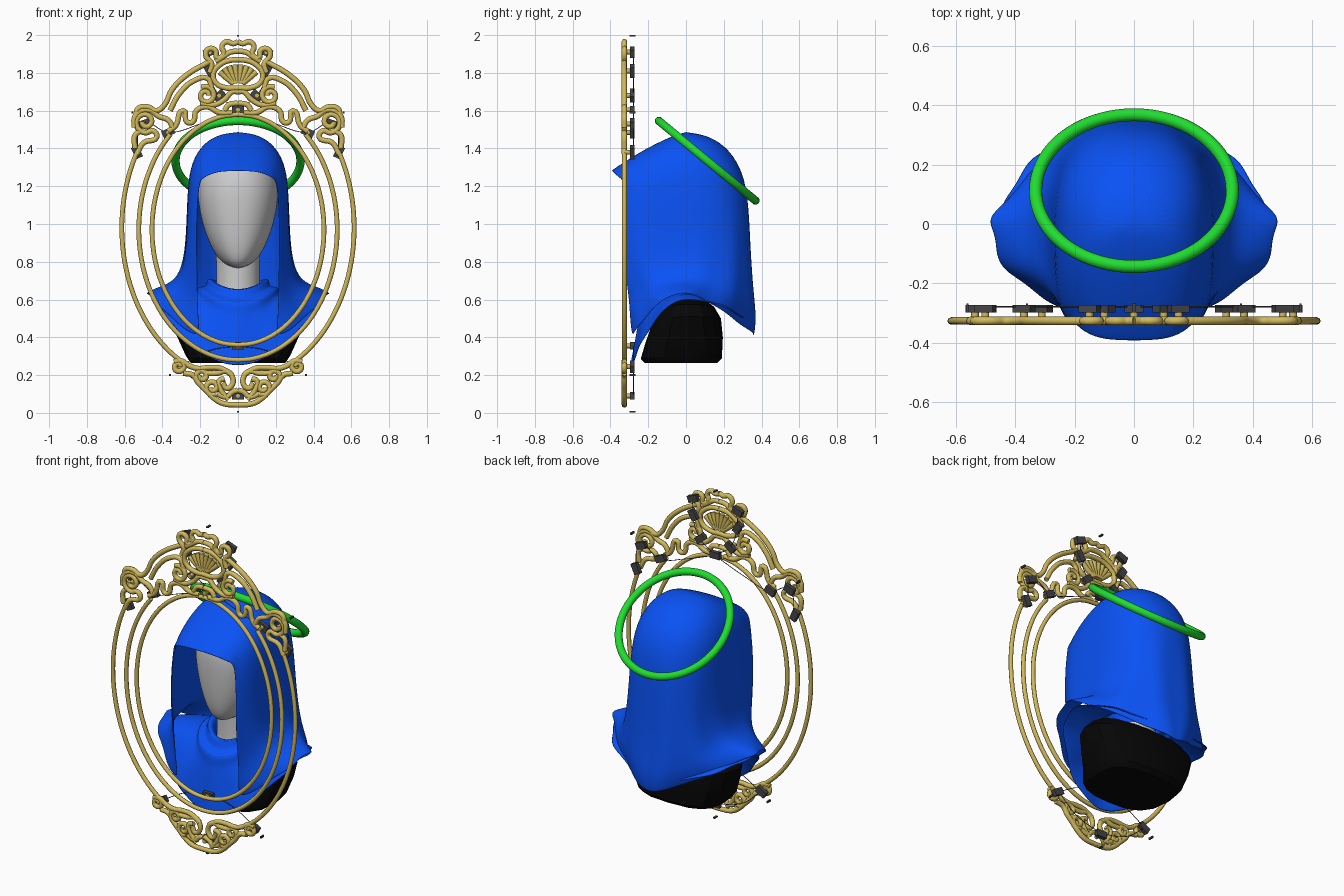
import bpy, bmesh
from math import sin, cos, pi, radians, acos


def material(name, rgb):
    m = bpy.data.materials.new(name)
    m.diffuse_color = (*rgb, 1)
    return m


GOLD = material("gold", (0.64, 0.49, 0.11))
BLUE = material("blue_cloth", (0.003, 0.085, 0.92))
GREEN = material("green", (0.015, 0.72, 0.03))
BLACK = material("black", (0.002, 0.002, 0.002))
DARK = material("dark_grey", (0.06, 0.06, 0.065))
FY = -0.326  # plane of the picture frame


def finish(ob, mat, angle=50):
    if mat:
        ob.data.materials.append(mat)
    bpy.ops.object.select_all(action='DESELECT')
    ob.select_set(True)
    bpy.context.view_layer.objects.active = ob
    bpy.ops.object.shade_smooth_by_angle(angle=radians(angle))
    return ob


def ring_point(row, a, swell=0.0):
    """Half ring point: a = -90 deg front, 0 side, +90 deg back."""
    w, yf, yb, zf, zs, zb, pf, pb = row
    s, c = sin(a), max(cos(a), 0)
    p, y, z = (pf, yf, zf) if s < 0 else (pb, yb, zb)
    k = 1 + swell * sin(11 * a)
    x = 0 if c < 1e-6 else w * c ** p * k
    return (x, y * abs(s) ** p * k, zs + (z - zs) * s * s)


def loft(name, rows, mat, edges=None, brim=0, thick=0, subsurf=2, ripple=0, nf=5, ns=16):
    """Mirrored loft of half rings; below the brim row the front stays open."""
    bm = bmesh.new()
    grid = []
    for i, row in enumerate(rows):
        if edges and row[0] > edges[i]:
            ae = -acos((edges[i] / row[0]) ** (1 / row[6]))
        else:
            ae = -pi / 4
        angles = [-pi / 2 + (ae + pi / 2) * j / nf for j in range(nf)]
        angles += [ae + (pi / 2 - ae) * j / ns for j in range(ns + 1)]
        swell = ripple * max(0, i - 4)
        grid.append([bm.verts.new(ring_point(row, a, swell)) for a in angles])
    for i in range(len(rows) - 1):
        start = nf if edges and i >= brim else 0
        for j in range(start, nf + ns):
            bm.faces.new((grid[i][j], grid[i][j + 1], grid[i + 1][j + 1], grid[i + 1][j]))
    bmesh.ops.remove_doubles(bm, verts=bm.verts, dist=1e-5)
    bmesh.ops.delete(bm, geom=[v for v in bm.verts if not v.link_faces], context='VERTS')
    bmesh.ops.recalc_face_normals(bm, faces=bm.faces)
    me = bpy.data.meshes.new(name)
    bm.to_mesh(me)
    bm.free()
    ob = bpy.data.objects.new(name, me)
    bpy.context.collection.objects.link(ob)
    mir = ob.modifiers.new("mirror", 'MIRROR')
    mir.use_clip = True
    if thick:
        sol = ob.modifiers.new("thickness", 'SOLIDIFY')
        sol.thickness, sol.offset = thick, 0
    if subsurf:
        sub = ob.modifiers.new("smooth", 'SUBSURF')
        sub.levels = sub.render_levels = subsurf
    return finish(ob, mat, 50 if subsurf else 25)


# Hooded veil: crown, brim, open front, flared shoulder hem
hood_rows = [
    (0, 0, 0, 1.485, 1.485, 1.485, 1, 1),
    (.12, -.10, .13, 1.45, 1.465, 1.46, .95, 1),
    (.20, -.22, .23, 1.39, 1.405, 1.39, .85, .95),
    (.252, -.325, .30, 1.325, 1.30, 1.27, .75, .9),
    (.265, -.395, .325, 1.28, 1.15, 1.13, .62, .85),
    (.269, -.41, .335, 1.0, 1.0, .98, .58, .82),
    (.282, -.385, .345, .78, .80, .8, .6, .82),
    (.33, -.345, .36, .58, .695, .62, .78, .95),
    (.42, -.325, .375, .45, .665, .50, .9, 1.25),
    (.485, -.31, .365, .35, .635, .405, .95, 1.5)]
loft("hood_veil", hood_rows, BLUE,
     [0, .08, .14, .185, .208, .22, .215, .21, .205, .2], 4, .008, 2, .006)

# Shawl with rolled collar over the chest
shawl_rows = [
    (.112, -.115, .11, .59, .60, .60, 1, 1),
    (.135, -.145, .13, .65, .71, .69, 1, 1),
    (.165, -.185, .14, .66, .71, .69, 1, 1),
    (.16, -.185, .15, .60, .66, .65, 1, 1),
    (.215, -.24, .17, .585, .67, .62, 1, 1),
    (.21, -.235, .19, .53, .635, .6, 1, 1),
    (.24, -.25, .22, .47, .625, .59, 1, 1),
    (.34, -.265, .27, .37, .625, .55, 1, 1),
    (.45, -.29, .335, .245, .60, .48, 1, 1)]
loft("chest_shawl", shawl_rows, BLUE, thick=.008, ripple=.006)

# Faceted black bust
loft("bust", [
    (0, 0, 0, .61, .61, .61, 1, 1),
    (.16, -.09, .10, .595, .60, .60, .9, .8),
    (.30, -.14, .15, .55, .575, .56, .95, .8),
    (.36, -.18, .185, .47, .51, .50, 1, .75),
    (.325, -.215, .195, .37, .41, .40, .9, .7),
    (.275, -.24, .19, .285, .30, .29, .75, .7),
    (.25, -.22, .165, .265, .265, .265, .7, .7),
    (0, 0, 0, .265, .265, .265, 1, 1)], BLACK, subsurf=0, nf=3, ns=6)

# Blank face and neck
loft("head", [
    (0, -.10, -.10, .765, .765, .765, 1, 1),
    (.075, -.19, .0, .77, .78, .79, .9, .9),
    (.13, -.225, .06, .83, .85, .86, .9, .9),
    (.178, -.245, .13, .94, .96, .97, .9, .9),
    (.207, -.255, .19, 1.08, 1.08, 1.08, .9, .9),
    (.218, -.255, .22, 1.2, 1.2, 1.2, .9, .9),
    (.195, -.225, .20, 1.31, 1.31, 1.31, 1, 1),
    (.11, -.10, .12, 1.41, 1.41, 1.41, 1, 1),
    (0, 0, 0, 1.44, 1.44, 1.44, 1, 1)], None)
loft("neck", [(.122, -.125, .12, .54, .54, .54, 1, 1),
              (.112, -.115, .11, .68, .68, .68, 1, 1),
              (.118, -.12, .11, .90, .90, .90, 1, 1)], None)

# Tilted halo
bpy.ops.mesh.primitive_torus_add(major_radius=.331, minor_radius=.022, major_segments=72,
                                 minor_segments=14, location=(0, .112, 1.335),
                                 rotation=(radians(-39.5), 0, 0))
bpy.context.object.name = "halo"
finish(bpy.context.object, GREEN)


def tubes(name, paths, r, mat, y=FY, mirror=True):
    """Round tubes along (x, z) paths, doubled across x = 0."""
    cu = bpy.data.curves.new(name, 'CURVE')
    cu.dimensions = '3D'
    cu.bevel_depth, cu.bevel_resolution, cu.resolution_u = r, 2, 5
    cu.use_fill_caps = True
    for path in paths:
        for sx in ((1, -1) if mirror else (1,)):
            sp = cu.splines.new('BEZIER')
            sp.bezier_points.add(len(path) - 1)
            for bp, (x, z) in zip(sp.bezier_points, path):
                bp.co = (sx * x, y, z)
                bp.handle_left_type = bp.handle_right_type = 'AUTO'
    ob = bpy.data.objects.new(name, cu)
    bpy.context.collection.objects.link(ob)
    bpy.ops.object.select_all(action='DESELECT')
    ob.select_set(True)
    bpy.context.view_layer.objects.active = ob
    bpy.ops.object.convert(target='MESH')
    return finish(bpy.context.object, mat)


def arc(a, b, cz, d0, d1, n=20):
    return [(a * cos(radians(d0 + (d1 - d0) * i / n)), cz + b * sin(radians(d0 + (d1 - d0) * i / n)))
            for i in range(n + 1)]


def spiral(cx, cz, r0, r1, d0, turn, n=14):
    return [(cx + (r0 + (r1 - r0) * i / n) * cos(radians(d0 + turn * i / n)),
             cz + (r0 + (r1 - r0) * i / n) * sin(radians(d0 + turn * i / n))) for i in range(n + 1)]


# Three oval mouldings
tubes("frame_ovals", [arc(.455, .61, .97, -90, 90), arc(.525, .69, .97, -90, 47),
                      arc(.615, .81, .98, -60, 29)], .0125, GOLD)

# Crest: side scrolls, rising arms, shell and crown
crest = [
    [(.535, 1.37), (.50, 1.43), (.43, 1.46)] + spiral(.49, 1.54, .06, .015, 230, 500),
    [(.545, 1.40), (.545, 1.47), (.52, 1.49)],
    [(.55, 1.51), (.545, 1.57), (.51, 1.60), (.46, 1.60), (.42, 1.57), (.37, 1.55), (.34, 1.50)],
    [(.54, 1.57), (.53, 1.61), (.48, 1.62), (.43, 1.60), (.39, 1.63), (.35, 1.71), (.27, 1.79), (.15, 1.86)],
    [(.37, 1.49), (.33, 1.52), (.29, 1.60), (.27, 1.54), (.24, 1.54), (.22, 1.60), (.16, 1.62),
     (.10, 1.59), (.03, 1.59)],
    [(.36, 1.60), (.31, 1.69), (.23, 1.76), (.16, 1.77), (.14, 1.72)],
    spiral(.17, 1.68, .05, .015, 60, 480),
    [(.20, 1.64), (.13, 1.63), (.07, 1.66), (.03, 1.70), (0, 1.70)],
    [(.0, 1.64), (.05, 1.63), (.07, 1.60)],
    [(.0, 1.72), (.06, 1.72), (.12, 1.75), (.13, 1.80), (.10, 1.84), (.05, 1.865), (0, 1.87)],
    [(.15, 1.80), (.14, 1.85), (.17, 1.89), (.16, 1.925), (.12, 1.92), (.11, 1.88), (.075, 1.90),
     (.085, 1.94), (.06, 1.965), (.025, 1.955), (0, 1.965)],
    [(.12, 1.86), (.08, 1.885), (.04, 1.91), (0, 1.915)],
]
for deg in (8, 24, 40, 58):
    t = radians(deg)
    crest.append([(.03 * sin(t), 1.745), (.08 * sin(t), 1.755 + .045 * cos(t)),
                  (.115 * sin(t), 1.76 + .085 * cos(t))])
tubes("crest_scrollwork", crest, .0145, GOLD)

# Lower ornament
tubes("base_scrollwork", [
    spiral(.315, .245, .035, .012, 60, 480),
    [(.34, .27), (.30, .275), (.26, .25), (.21, .235), (.15, .24), (.09, .235), (.03, .20)],
    [(.29, .21), (.24, .20), (.21, .16), (.17, .12), (.13, .08), (.08, .05), (0, .042)],
    spiral(.19, .195, .035, .012, -60, 450),
    spiral(.135, .135, .04, .012, -120, 480),
    [(.17, .21), (.11, .21), (.06, .22), (.03, .19), (.03, .15), (.06, .13), (.08, .16)],
    [(.11, .10), (.06, .085), (.03, .11), (0, .12)],
    [(.07, .18), (.10, .17), (.09, .12), (.05, .07)]], .0145, GOLD)


def boxes(name, items, size, y):
    """Small mounting blocks at (x, z, tilt)."""
    for x, z, tilt in items:
        for sx in ((1, -1) if x else (1,)):
            bpy.ops.mesh.primitive_cube_add(size=1, location=(sx * x, y, z),
                                            rotation=(0, sx * radians(tilt), 0))
            bpy.context.object.scale = size
            bpy.context.object.name = name
            bpy.context.object.data.materials.append(DARK)


# Rear mounting blocks, gold posts, wires and end pins
mounts = [(.15, 1.91, 20), (.15, 1.81, -60), (.10, 1.68, 40), (.37, 1.485, 25), (.50, 1.53, 20),
          (.535, 1.38, -65), (0, 1.605, 0), (0, .355, 0), (.31, .245, 30), (0, .09, 0)]
boxes("mount_block", mounts, (.065, .024, .04), -.285)
boxes("end_pin", [(.56, 1.59, 0), (.36, .20, 0)], (.008, .03, .012), -.283)
boxes("end_pin", [(0, 1.996, 0), (0, .007, 0)], (.012, .03, .008), -.283)
for mx, mz, _ in mounts:
    for sx in ((1, -1) if mx else (1,)):
        bpy.ops.mesh.primitive_cylinder_add(vertices=12, radius=.013, depth=.035,
                                            location=(sx * mx, -.308, mz), rotation=(pi / 2, 0, 0))
        bpy.context.object.name = "mount_post"
        finish(bpy.context.object, GOLD)
tubes("mount_wires", [[(.15, 1.91), (.15, 1.81), (.10, 1.68), (0, 1.61)],
                      [(.535, 1.38), (.50, 1.53), (.37, 1.485), (.2, 1.53), (0, 1.605)],
                      [(0, .355), (.15, .33), (.31, .245)], [(.31, .245), (.18, .14), (0, .09)]],
      .002, DARK, -.278)
